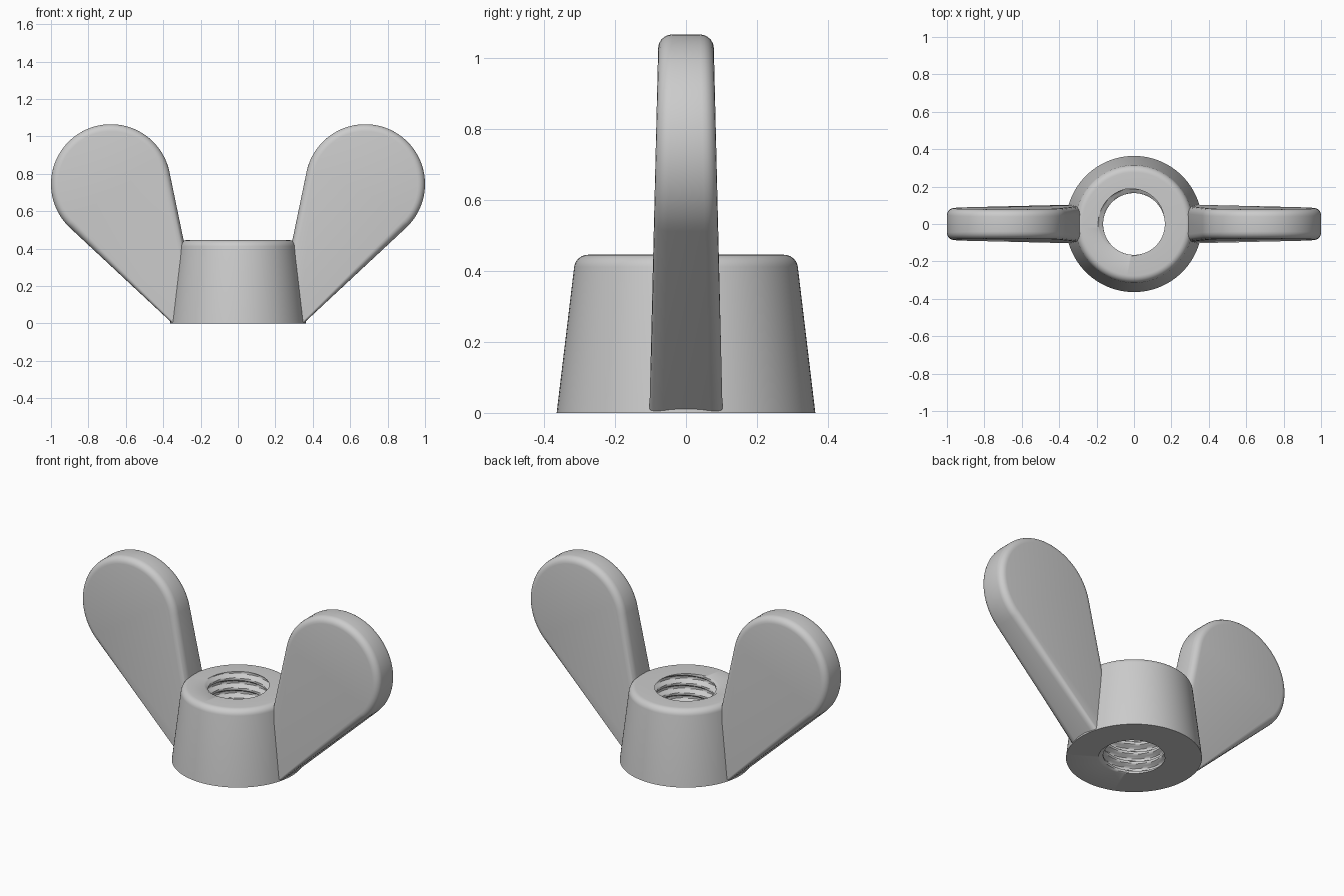
import bpy, bmesh
from math import sin, cos, pi, radians, atan2, asin, hypot, tau

cube = bpy.data.objects.get("Cube")
if cube:
    bpy.data.objects.remove(cube, do_unlink=True)

STEEL = (0.6, 0.6, 0.6, 1.0)
steel = bpy.data.materials.new("plain_steel")
steel.use_nodes = True
steel.diffuse_color = STEEL
steel.node_tree.nodes["Principled BSDF"].inputs["Base Color"].default_value = STEEL


def finish(bm, name):
    """Turn a bmesh into a smooth shaded steel object with crisp edges."""
    bmesh.ops.recalc_face_normals(bm, faces=bm.faces)
    mesh = bpy.data.meshes.new(name)
    bm.to_mesh(mesh)
    bm.free()
    mesh.materials.append(steel)
    obj = bpy.data.objects.new(name, mesh)
    bpy.context.collection.objects.link(obj)
    bpy.ops.object.select_all(action='DESELECT')
    obj.select_set(True)
    bpy.context.view_layer.objects.active = obj
    bpy.ops.object.shade_smooth_by_angle(angle=radians(35))
    return obj


# Threaded hub: tapered outside, rounded top rim, helical bore
HEIGHT, PITCH = 0.445, 0.06
MINOR, MAJOR = 0.165, 0.192
SEGMENTS, ROWS, FILLET = 96, 90, 0.039


def bore_radius(z, angle):
    """Trapezoid thread with flat crests and roots."""
    phase = (z / PITCH - angle / tau) % 1
    ramp = (abs(phase - 0.5) * 2 - 0.25) * 2
    return MINOR + (MAJOR - MINOR) * min(1, max(0, ramp))


def hub_section(angle):
    section = [(0.364, 0)]
    for i in range(8):
        a = radians(7 + 83 * i / 7)
        section.append((0.276 + FILLET * cos(a), HEIGHT - FILLET + FILLET * sin(a)))
    for i in range(ROWS + 1):
        z = HEIGHT * (1 - i / ROWS)
        section.append((bore_radius(z, angle), z))
    return section


bm = bmesh.new()
columns = []
for s in range(SEGMENTS):
    a = tau * s / SEGMENTS
    columns.append([bm.verts.new((r * cos(a), r * sin(a), z)) for r, z in hub_section(a)])
for s, col in enumerate(columns):
    nxt = columns[(s + 1) % SEGMENTS]
    for i in range(len(col)):
        j = (i + 1) % len(col)
        bm.faces.new((col[i], nxt[i], nxt[j], col[j]))
finish(bm, "threaded_hub")


# Wings: round paddles tangent to two straight edges, tapering in thickness
CX, CZ, R = 0.68, 0.745, 0.32


def tangent_angle(x, z, side):
    """Angle on the paddle circle touched by a line from the point."""
    dx, dz = CX - x, CZ - z
    direction = atan2(dz, dx) - side * asin(R / hypot(dx, dz))
    return direction - side * pi / 2


def half_thickness(z):
    return 0.103 - 0.024 * z


def wing(name, side):
    start = tangent_angle(0.35, 0, 1)
    end = tangent_angle(0.29, 0.44, -1)
    outline = [(0.235, -0.1), (0.243, -0.1)]
    steps = 48
    for i in range(steps + 1):
        a = start + (end - start) * i / steps
        outline.append((CX + R * cos(a), CZ + R * sin(a)))
    outline.append((0.235, 0.175))

    bm = bmesh.new()
    front, back = ([bm.verts.new((side * x, y * half_thickness(z), z)) for x, z in outline]
                   for y in (-1, 1))
    bm.faces.new(front)
    bm.faces.new(back)
    rim = []
    for i in range(len(outline)):
        j = (i + 1) % len(outline)
        bm.faces.new((front[i], front[j], back[j], back[i]))
        if (outline[i][0] + outline[j][0]) / 2 > 0.25:
            rim += [bm.edges.get((front[i], front[j])), bm.edges.get((back[i], back[j]))]
    bmesh.ops.recalc_face_normals(bm, faces=bm.faces)
    # Rounded rim
    bmesh.ops.bevel(bm, geom=rim, offset=0.038, segments=5, profile=0.5,
                    affect='EDGES', clamp_overlap=False)
    # Trim level with the base of the hub
    cut = bmesh.ops.bisect_plane(bm, geom=bm.verts[:] + bm.edges[:] + bm.faces[:],
                                 plane_co=(0, 0, 0), plane_no=(0, 0, 1), clear_inner=True)
    edges = [e for e in cut["geom_cut"] if isinstance(e, bmesh.types.BMEdge)]
    bmesh.ops.holes_fill(bm, edges=edges, sides=0)
    finish(bm, name)


wing("left_wing", 1)
wing("right_wing", -1)
